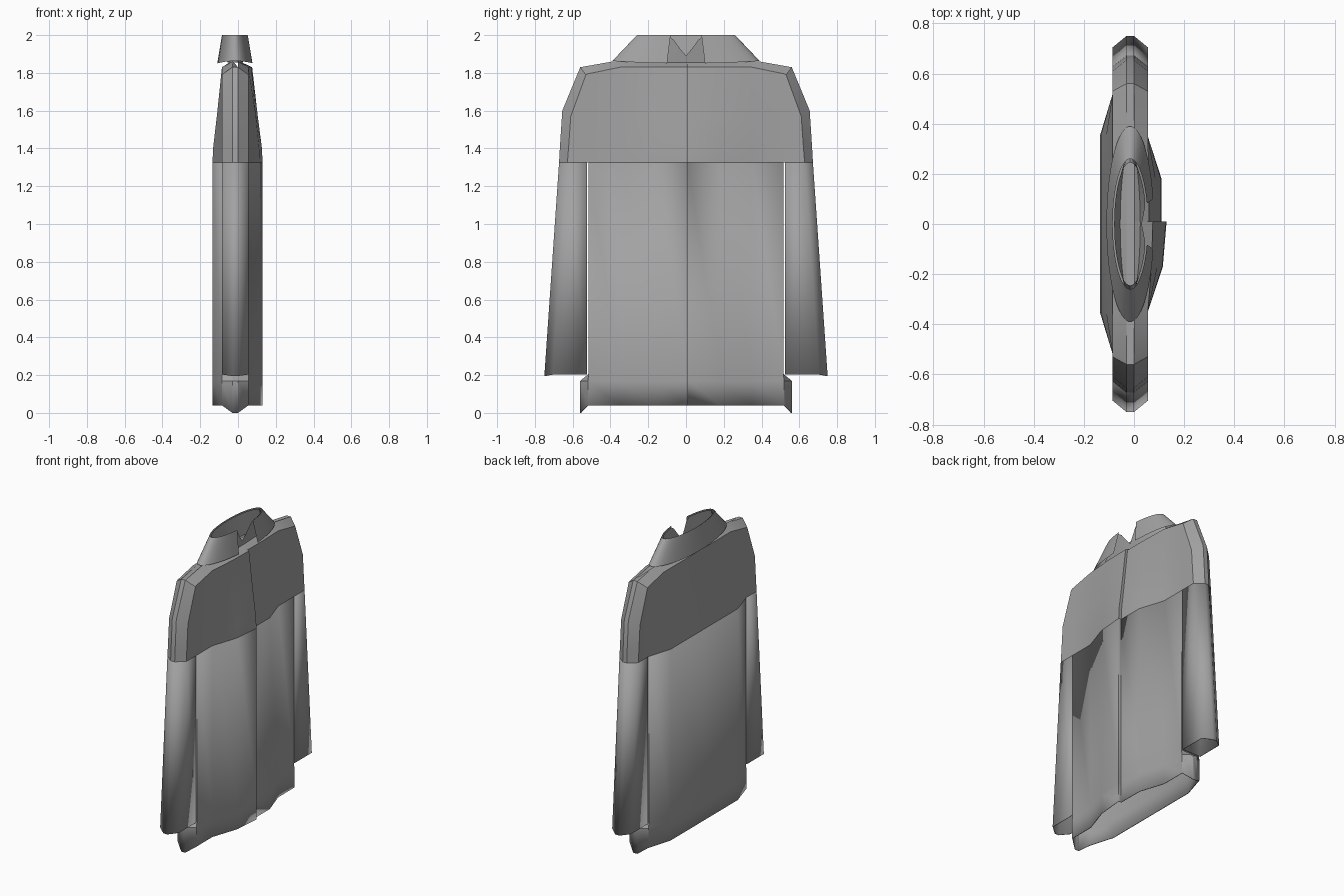
import bpy, bmesh
from math import sin, cos, pi, radians

if "Cube" in bpy.data.objects:
    bpy.data.objects.remove(bpy.data.objects["Cube"])

cloth = bpy.data.materials.new("grey_cloth")
cloth.use_nodes = True
GREY = (0.36, 0.36, 0.36, 1)
cloth.diffuse_color = GREY
cloth.node_tree.nodes["Principled BSDF"].inputs["Base Color"].default_value = GREY

BACK, FRONT = -0.085, 0.055      # flat x positions of the side panels
RIM_B, RIM_F = -0.03, 0.0        # x positions of the outer rim


def loft(name, rows, closed=True, cap_top=False, thick=0.0):
    """Join rows of points into a sheet."""
    bm = bmesh.new()
    rings = [[bm.verts.new(p) for p in row] for row in rows]
    n = len(rings[0])
    for a, b in zip(rings, rings[1:]):
        for i in range(n if closed else n - 1):
            j = (i + 1) % n
            bm.faces.new((a[i], a[j], b[j], b[i]))
    if cap_top:
        bm.faces.new(rings[-1])
    bmesh.ops.remove_doubles(bm, verts=bm.verts, dist=0.0005)
    bmesh.ops.recalc_face_normals(bm, faces=bm.faces)
    me = bpy.data.meshes.new(name)
    bm.to_mesh(me)
    bm.free()
    me.materials.append(cloth)
    ob = bpy.data.objects.new(name, me)
    bpy.context.collection.objects.link(ob)
    bpy.ops.object.select_all(action='DESELECT')
    bpy.context.view_layer.objects.active = ob
    ob.select_set(True)
    bpy.ops.object.shade_smooth_by_angle(angle=radians(22))
    if thick:
        mod = ob.modifiers.new("cloth_thickness", 'SOLIDIFY')
        mod.thickness = thick
        mod.offset = -1
    return ob


# Panel creases as (y, x when full, x at the shoulder)
FRONT_COLS = [(.35, FRONT, FRONT), (.18, .11, .06), (.01, .11, .06),
              (.01, .13, .075), (-.17, .115, .07), (-.35, FRONT, FRONT)]
BACK_COLS = [(-.355, -.135, BACK), (0, -.135, BACK), (.355, -.135, BACK)]


def panel(cols, z, taper):
    return [(x0 + (x1 - x0) * taper, y, z) for y, x0, x1 in cols]


def side(s, edge, rim, ze, zr, inner=None, zi=None):
    """Side strip from front to back: optional inner seam, edge, rim."""
    pts = [(FRONT, s * edge, ze), (RIM_F, s * rim, zr),
           (RIM_B, s * rim, zr), (BACK, s * edge, ze)]
    if inner:
        pts = [(FRONT, s * inner, zi)] + pts + [(BACK, s * inner, zi)]
    return pts


def ring(z, taper, *args):
    left = side(1, *args)
    return (left[::-1] + panel(FRONT_COLS, z, taper)
            + side(-1, *args) + panel(BACK_COLS, z, taper))


# Lower torso, with a hem that dips at the sides
loft("torso", [
    ring(.04, 0, .52, .56, .04, 0.0),
    ring(.17, 0, .52, .56, .17, .17),
    ring(.205, 0, .515, .517, .205, .205),
    ring(1.325, 0, .515, .517, 1.325, 1.325)], thick=.005)

# Shoulders and chest, closed along a narrow top ridge
ridge = []
for (x, y, z) in ring(1.83, 1, .53, .56, 1.79, 1.83, .52, 1.795):
    a = abs(y)
    if a > .515:
        a = .56 if a > .525 else .545
    elif a > .3:
        a = .39
    z = 1.865 if a < .3 else 1.86 - (a - .39) * .03 / .17
    ridge.append((RIM_F if x > -.01 else RIM_B, a if y > 0 else -a, z))
loft("shoulders", [
    ring(1.325, 0, .628, .672, 1.325, 1.325, .52, 1.325),
    ring(1.4, .06, .622, .668, 1.4, 1.4, .52, 1.4),
    ring(1.58, .48, .61, .655, 1.57, 1.6, .52, 1.575),
    ring(1.83, 1, .53, .56, 1.79, 1.83, .52, 1.795),
    ridge], cap_top=True)

# Open sleeves, parted from the torso by a narrow slit
for name, s in (("left_sleeve", 1), ("right_sleeve", -1)):
    loft(name, [side(s, .705, .75, .203, .195, .525, .203),
                side(s, .628, .672, 1.325, 1.325, .525, 1.325)], thick=.005)


def oval(rx, ry, a, z):
    return (-.015 + rx * cos(a), ry * sin(a), z)


# Outer collar leaf, parted at the front
N = 48


def leaf(rx, ry, gap, z, lift):
    out = []
    for i in range(N + 1):
        a = gap + (2 * pi - 2 * gap) * i / N
        out.append(oval(rx, ry, a, z + lift * sin(a) ** 2))
    return out


loft("collar_leaf", [leaf(.095, .39, .26, 1.85, .013),
                     leaf(.07, .26, .32, 2.0, 0)], closed=False)

# Inner collar stand with a front notch
angles = [2 * pi * i / N for i in range(N)]
stand_top = []
for a in angles:
    y = .245 * abs(sin(a))
    z = min(1.995, 1.89 + 1.35 * y) if cos(a) > 0 else 1.995
    k = (z - 1.855) / .14
    stand_top.append(oval(.04 + .024 * k, .3 - .055 * k, a, z))
loft("collar_stand", [[oval(.04, .3, a, 1.855) for a in angles], stand_top])
